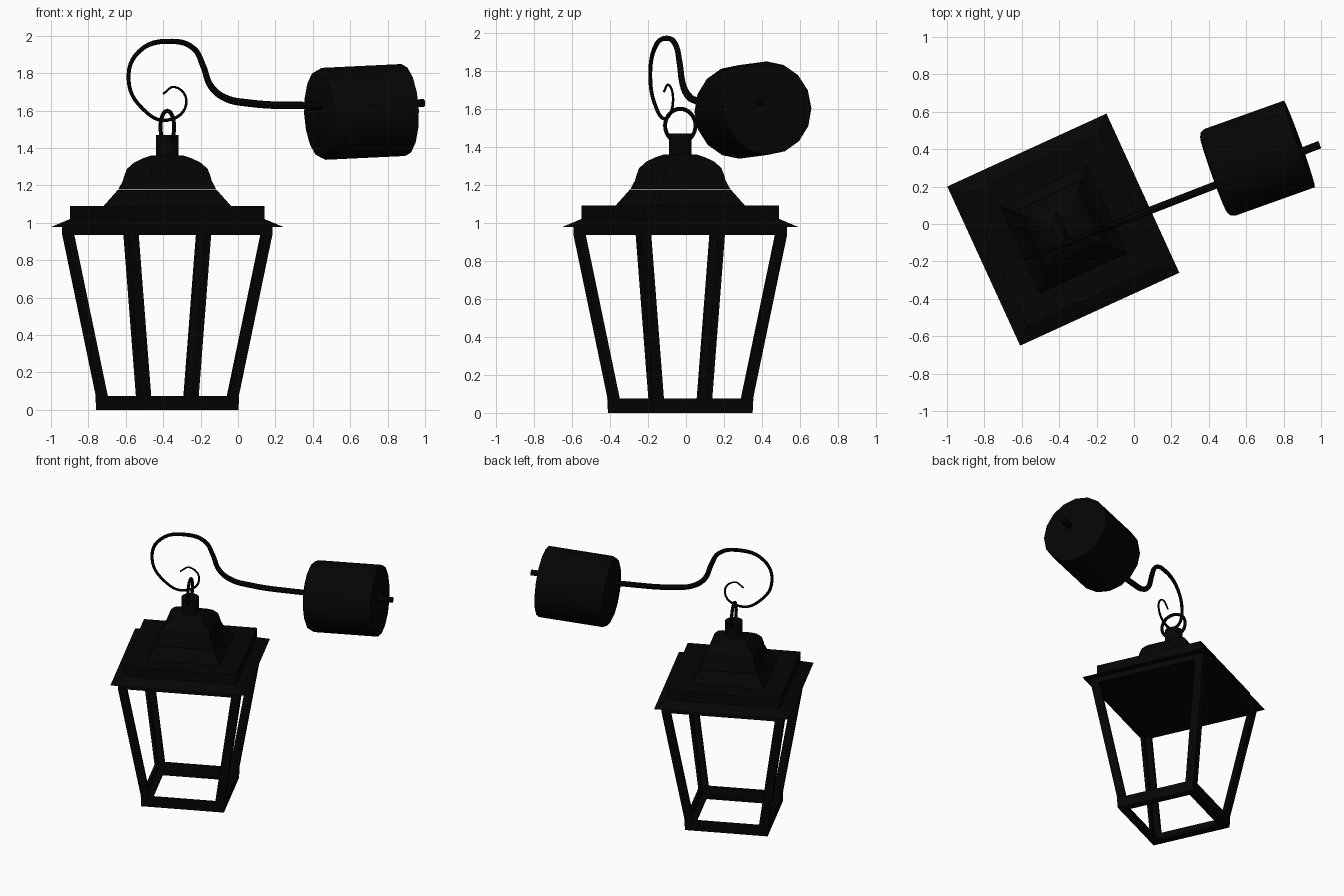
import bpy, bmesh
from math import radians, pi, cos, sin
from mathutils import Matrix, Vector

cube = bpy.data.objects.get("Cube")
if cube:
    bpy.data.objects.remove(cube, do_unlink=True)

black = bpy.data.materials.new("black_iron")
black.use_nodes = True
color = (0.0015, 0.0015, 0.0015, 1)
black.diffuse_color = color
bsdf = black.node_tree.nodes["Principled BSDF"]
bsdf.inputs["Base Color"].default_value = color
bsdf.inputs["Roughness"].default_value = 0.8

# Lantern body frame: turned about the vertical axis
BODY = Matrix.Translation((-0.378, -0.03, 0)) @ Matrix.Rotation(radians(24.6), 4, 'Z')


def finish(name, bm, matrix, smooth=False):
    bmesh.ops.recalc_face_normals(bm, faces=bm.faces)
    mesh = bpy.data.meshes.new(name)
    bm.to_mesh(mesh)
    bm.free()
    mesh.materials.append(black)
    obj = bpy.data.objects.new(name, mesh)
    obj.matrix_world = matrix
    bpy.context.collection.objects.link(obj)
    if smooth:
        bpy.ops.object.select_all(action='DESELECT')
        obj.select_set(True)
        bpy.context.view_layer.objects.active = obj
        bpy.ops.object.shade_smooth_by_angle(angle=radians(35))
    return obj


def loft(name, rings, matrix, closed=False, smooth=False):
    """Bridge rings of points; cap the ends, or close the loop of rings."""
    bm = bmesh.new()
    loops = [[bm.verts.new(p) for p in ring] for ring in rings]
    pairs = list(zip(loops, loops[1:]))
    if closed:
        pairs.append((loops[-1], loops[0]))
    for a, b in pairs:
        for i in range(len(a)):
            j = (i + 1) % len(a)
            bm.faces.new((a[i], a[j], b[j], b[i]))
    if not closed:
        bm.faces.new(loops[0])
        bm.faces.new(loops[-1])
    return finish(name, bm, matrix, smooth)


def square(h, z):
    return [(-h, -h, z), (h, -h, z), (h, h, z), (-h, h, z)]


def circle(r, z, n):
    return [(r * cos(2 * pi * i / n), r * sin(2 * pi * i / n), z) for i in range(n)]


def angle_bar(h, z, w=0.062, t=0.02):
    """L-shaped section with its outer corner at (h, h)."""
    pts = [(0, 0), (w, 0), (w, t), (t, t), (t, w), (0, w)]
    return [(h - x, h - y, z) for x, y in pts]


# Bottom frame: open square of angle iron, with a flange turned inwards
rail = [(0.287, 0), (0.29, 0.075), (0.27, 0.075), (0.268, 0.015), (0.232, 0.015), (0.232, 0)]
loft("bottom_frame", [square(h, z) for h, z in rail], BODY, closed=True)

# Four splayed corner posts
for i, corner in enumerate(("back_left", "back_right", "front_right", "front_left")):
    turn = Matrix.Rotation(i * pi / 2, 4, 'Z')
    loft(corner + "_post", [angle_bar(0.288, 0.07), angle_bar(0.424, 0.937)], BODY @ turn)

# Roof: one shell from the underside plate over brim and box to the skirt
roof = [(0.424, 0.936), (0.424, 0.978), (0.468, 0.978), (0.392, 1.02),
        (0.392, 1.09), (0.257, 1.09), (0.2, 1.175)]
loft("roof_base", [square(h, z) for h, z in roof], BODY)

# Bulging cap above a hairline gap
cap = [(0.198, 1.1775), (0.179, 1.225), (0.174, 1.25), (0.163, 1.288),
       (0.134, 1.322), (0.098, 1.345), (0.064, 1.36)]
loft("roof_cap", [square(h, z) for h, z in cap], BODY)

# Neck and hanging ring
loft("neck", [circle(0.06, z, 20) for z in (1.358, 1.47)], BODY, smooth=True)
ring_rows = []
for i in range(32):
    a = 2 * pi * i / 32
    spoke = Vector((0, cos(a), sin(a)))
    ring_rows.append([spoke * (0.088 + 0.011 * cos(2 * pi * k / 8))
                      + Vector((0.011 * sin(2 * pi * k / 8), 0, 0)) for k in range(8)])
loft("hanging_ring", ring_rows, BODY @ Matrix.Translation((0, 0, 1.511)),
     closed=True, smooth=True)

# Scrolled arm: tapered rod (x, z, radius) lying in one slanted vertical plane
path = [(-0.4, 1.69, 0.006), (-0.337, 1.726, 0.006), (-0.276, 1.64, 0.007),
        (-0.375, 1.549, 0.009), (-0.51, 1.61, 0.01), (-0.585, 1.765, 0.011),
        (-0.53, 1.915, 0.012), (-0.353, 1.97, 0.014), (-0.235, 1.93, 0.015),
        (-0.187, 1.84, 0.017), (-0.145, 1.73, 0.018), (-0.07, 1.668, 0.019),
        (0.05, 1.641, 0.02), (0.36, 1.627, 0.02), (0.993, 1.64, 0.021)]
curve = bpy.data.curves.new("arm_path", 'CURVE')
curve.dimensions = '3D'
curve.bevel_depth = 1
curve.bevel_resolution = 2
curve.resolution_u = 6
curve.use_fill_caps = True
spline = curve.splines.new('BEZIER')
spline.bezier_points.add(len(path) - 1)
for point, (x, z, r) in zip(spline.bezier_points, path):
    point.co = (x, 0.039 + 0.388 * x, z)
    point.radius = r
    point.handle_left_type = point.handle_right_type = 'AUTO'
helper = bpy.data.objects.new("arm_path", curve)
bpy.context.collection.objects.link(helper)
graph = bpy.context.evaluated_depsgraph_get()
arm_mesh = bpy.data.meshes.new_from_object(helper.evaluated_get(graph))
bpy.data.objects.remove(helper, do_unlink=True)
bm = bmesh.new()
bm.from_mesh(arm_mesh)
bpy.data.meshes.remove(arm_mesh)
finish("scroll_arm", bm, Matrix.Identity(4), smooth=True)

# Mounting drum on the arm, with a softened inner rim
start, end = Vector((0.425, 0.264, 1.581)), Vector((0.884, 0.428, 1.603))
axis = end - start
drum = Matrix.Translation(start) @ axis.to_track_quat('Z', 'Y').to_matrix().to_4x4()
loft("mounting_drum", [circle(r, z, 16) for r, z in
                       ((0.212, 0), (0.234, 0.01), (0.246, 0.036), (0.246, axis.length))],
     drum, smooth=True)
